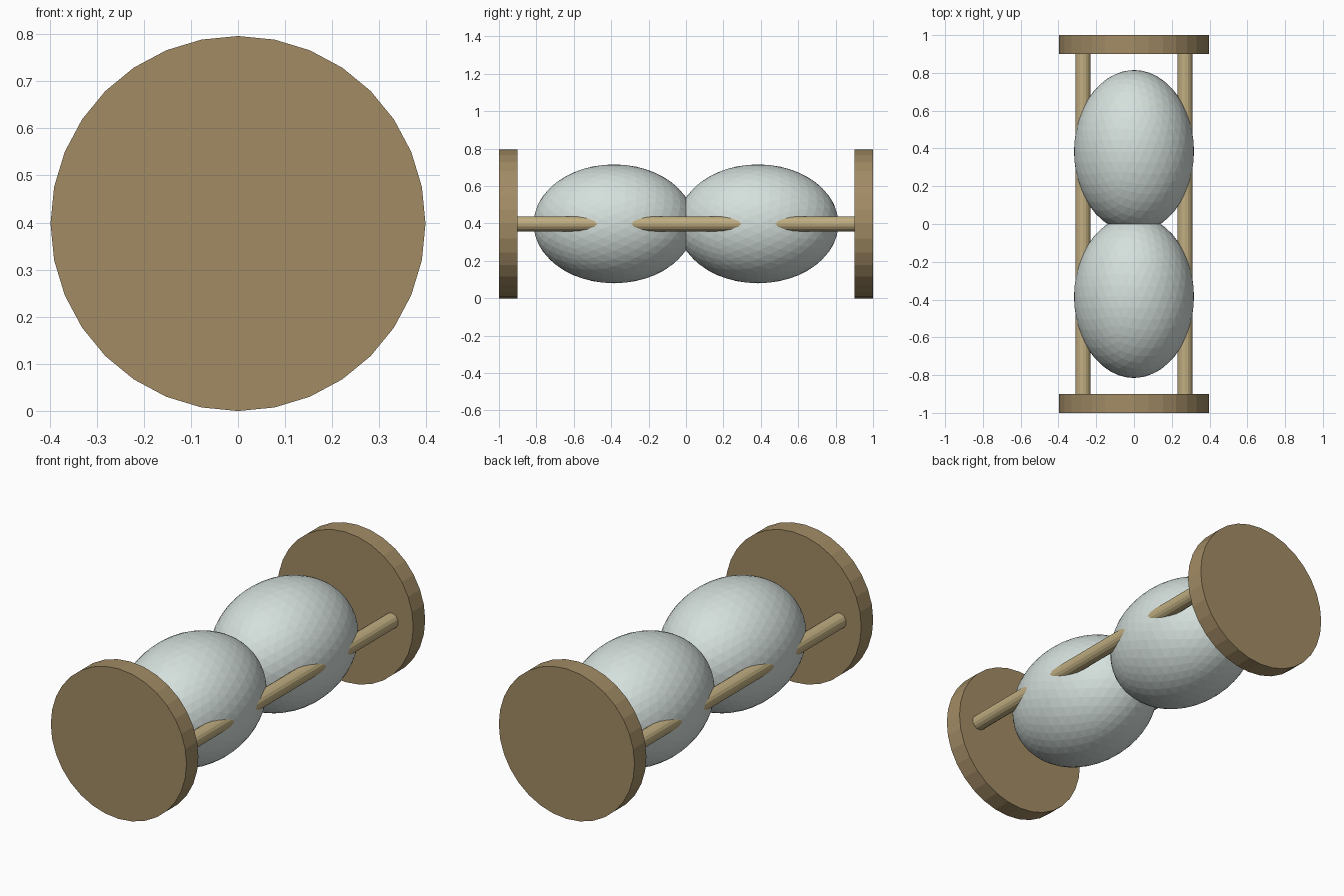
import bpy
from math import pi

if "Cube" in bpy.data.objects:
    bpy.data.objects.remove(bpy.data.objects["Cube"])

R = 0.398  # end cap radius, also the height of the axis


def material(name, rgb):
    m = bpy.data.materials.new(name)
    m.diffuse_color = (*rgb, 1)
    m.use_nodes = True
    m.node_tree.nodes["Principled BSDF"].inputs["Base Color"].default_value = m.diffuse_color
    return m


wood = material("wood", (0.36, 0.26, 0.13))
pale_wood = material("pale_wood", (0.53, 0.42, 0.22))
glass = material("glass", (0.66, 0.74, 0.71))


def finish(name, mat):
    ob = bpy.context.object
    ob.name = name
    ob.data.materials.append(mat)
    return ob


def cylinder(name, x, y, radius, length, sides, mat):
    bpy.ops.mesh.primitive_cylinder_add(
        vertices=sides, radius=radius, depth=length,
        location=(x, y, R), rotation=(pi / 2, 0, 0))
    return finish(name, mat)


for s, end in ((-1, "front"), (1, "back")):
    # round end caps
    cylinder(end + "_cap", 0, s * 0.95, R, 0.1, 32, wood)
    # egg-shaped glass bulbs meeting at the neck
    bpy.ops.mesh.primitive_ico_sphere_add(
        subdivisions=4, radius=1, location=(0, 0, 0))
    bulb = finish(end + "_bulb", glass)
    for v in bulb.data.vertices:
        # long axis along y; the neck end is clipped flat at the middle
        x, y, z = v.co
        v.co = (x * 0.318, z * 0.43, -y * 0.318)
    bulb.location = (0, s * 0.385, R)

# side rods joining the caps
for s, side in ((-1, "left"), (1, "right")):
    cylinder(side + "_rod", s * 0.27, 0, 0.04, 1.82, 16, pale_wood)
